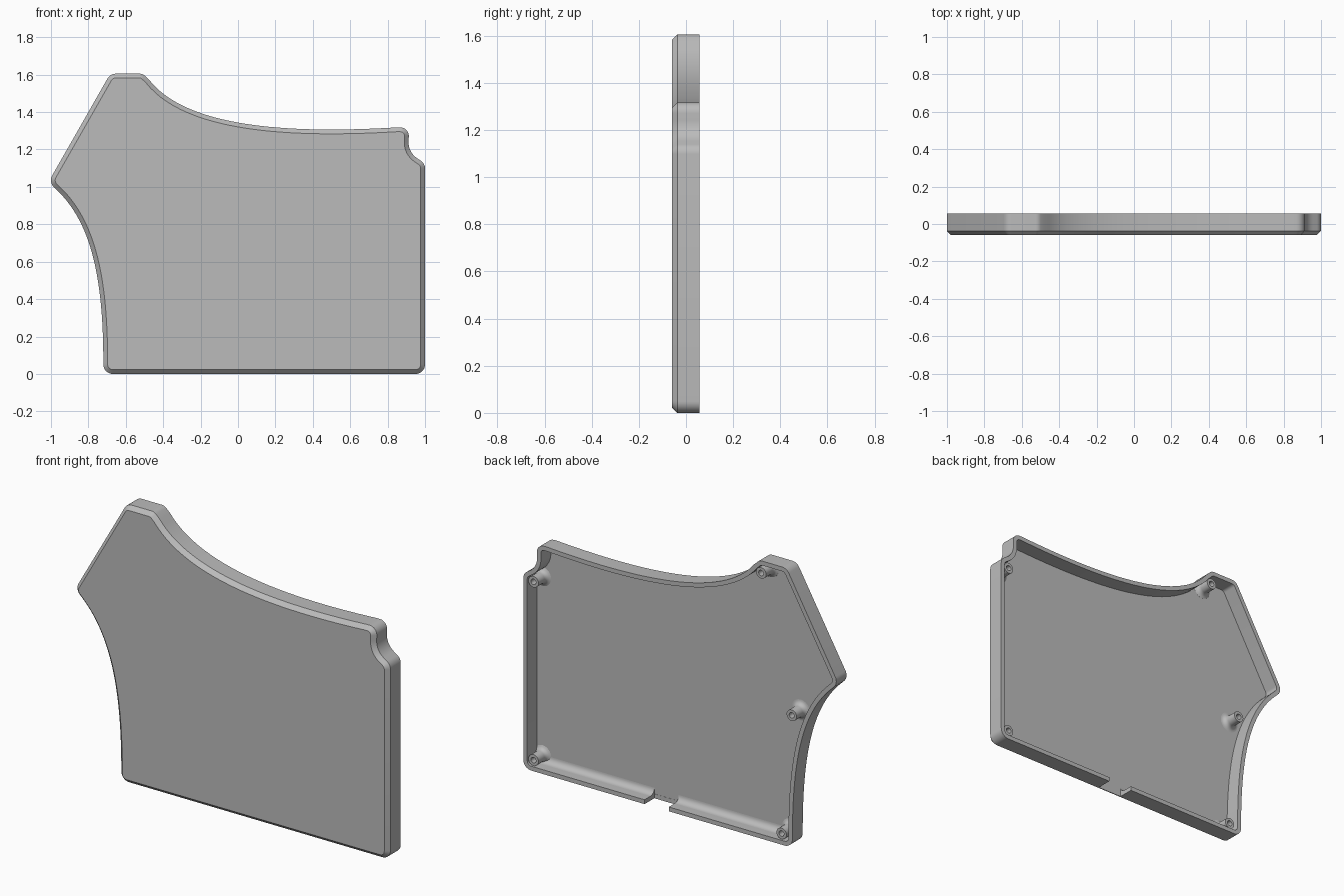
import bpy, bmesh, math
from mathutils import Vector

cube = bpy.data.objects.get("Cube")
if cube:
    bpy.data.objects.remove(cube)

BACK, FRONT, FLOOR = 0.057, -0.06, -0.033
CHAMFER, WALL = 0.023, 0.025

grey = bpy.data.materials.new("plain grey")
grey.use_nodes = True
grey.diffuse_color = (0.5, 0.5, 0.5, 1)
grey.node_tree.nodes["Principled BSDF"].inputs["Base Color"].default_value = (0.5, 0.5, 0.5, 1)


def bezier(a, b, c, d, steps=28):
    a, b, c, d = map(Vector, (a, b, c, d))
    pts = []
    for i in range(steps + 1):
        t = i / steps
        u = 1 - t
        pts.append((*(a * u**3 + b * 3 * u * u * t + c * 3 * u * t * t + d * t**3), 0))
    return pts


def rounded(corners, steps=8):
    """Replace each (x, z, radius) corner by an arc."""
    out = []
    for i, (x, z, r) in enumerate(corners):
        p = Vector((x, z))
        if r == 0:
            out.append(p)
            continue
        q = Vector(corners[i - 1][:2])
        s = Vector(corners[(i + 1) % len(corners)][:2])
        d0, d1 = (p - q).normalized(), (s - p).normalized()
        turn = d0.angle_signed(d1) * -1          # positive is counter-clockwise
        side = math.copysign(1, turn)
        start = p - d0 * r * math.tan(abs(turn) / 2)
        normal = Vector((-d0.y, d0.x)) * side
        for k in range(steps + 1):
            a = abs(turn) * k / steps
            out.append(start + normal * r * (1 - math.cos(a)) + d0 * r * math.sin(a))
    return out


def inset(pts, dist):
    out = []
    for i, p in enumerate(pts):
        d0 = (p - pts[i - 1]).normalized()
        d1 = (pts[(i + 1) % len(pts)] - p).normalized()
        n0, n1 = Vector((-d0.y, d0.x)), Vector((-d1.y, d1.x))
        out.append(p + (n0 + n1) * dist / (1 + n0.dot(n1)))
    return out


def finish(bm, name, smooth=True):
    bmesh.ops.recalc_face_normals(bm, faces=bm.faces)
    mesh = bpy.data.meshes.new(name)
    bm.to_mesh(mesh)
    bm.free()
    obj = bpy.data.objects.new(name, mesh)
    bpy.context.collection.objects.link(obj)
    mesh.materials.append(grey)
    bpy.ops.object.select_all(action="DESELECT")
    obj.select_set(True)
    bpy.context.view_layer.objects.active = obj
    if smooth:
        bpy.ops.object.shade_smooth_by_angle(angle=math.radians(30))
    return obj


def loft(rings, name, smooth=True):
    """Join closed rings of points in order and cap both ends."""
    bm = bmesh.new()
    loops = [[bm.verts.new(p) for p in ring] for ring in rings]
    for a, b in zip(loops, loops[1:]):
        for i in range(len(a)):
            j = (i + 1) % len(a)
            bm.faces.new((a[i], a[j], b[j], b[i]))
    bm.faces.new(loops[0])
    bm.faces.new(loops[-1])
    return finish(bm, name, smooth)


# Outline, counter-clockwise seen from the front
outline = rounded([
    (-0.72, 0, 0.05), (1, 0, 0.05), (1, 1.125, 0.05), (0.91, 1.185, 0.1), (0.915, 1.318, 0.045),
    *bezier((0.85, 1.318), (0.3, 1.285), (-0.27, 1.31), (-0.475, 1.572)),
    (-0.51, 1.605, 0.04), (-0.683, 1.605, 0.05), (-1.013, 1.027, 0.05),
    *bezier((-0.965, 0.98), (-0.78, 0.8), (-0.72, 0.5), (-0.72, 0.06)),
])

# Shell: chamfered front, side wall, rim, inner wall, floor
layers = [(CHAMFER, FRONT), (0, FRONT + CHAMFER), (0, BACK), (WALL, BACK), (WALL, FLOOR)]
shell = loft([[(p.x, y, p.y) for p in inset(outline, d)] for d, y in layers], "shell")

# Cable gap in the bottom wall
GAP = (0.07, 0.225)
bm = bmesh.new()
bmesh.ops.create_cube(bm, size=1)
for v in bm.verts:
    v.co = (GAP[v.co.x > 0], 0.2 if v.co.y > 0 else FLOOR + 0.001, 0.06 if v.co.z > 0 else -0.1)
cutter = finish(bm, "gap_cutter", False)
cutter.hide_render = True
bpy.context.view_layer.objects.active = shell
mod = shell.modifiers.new("gap", "BOOLEAN")
mod.operation, mod.solver, mod.object = "DIFFERENCE", "EXACT", cutter
bpy.ops.object.modifier_apply(modifier=mod.name)
bpy.data.objects.remove(cutter)

# Concave fillets between the floor and the bottom wall
R = 0.035
arc = [(FLOOR + R * (1 - math.sin(a)), WALL + R * (1 - math.cos(a)))
       for a in (math.pi / 2 * k / 8 for k in range(9))]
section = arc + [(FLOOR - 0.005, WALL + R), (FLOOR - 0.005, WALL - 0.005), (FLOOR + R, WALL - 0.005)]
for name, x0, x1 in (("right_floor_fillet", -0.67, GAP[0]), ("left_floor_fillet", GAP[1], 0.95)):
    loft([[(x, y, z) for y, z in section] for x in (x0, x1)], name)

# Screw bosses with flared feet and blind holes
FLARE, RAD, HOLE, TOP = 0.028, 0.032, 0.016, 0.05
profile = [(RAD + FLARE, FLOOR - 0.004)]
for k in range(7):
    a = math.pi / 2 * k / 6
    profile.append((RAD + FLARE * (1 - math.sin(a)), FLOOR + FLARE * (1 - math.cos(a))))
profile += [(RAD, TOP), (HOLE, TOP), (HOLE, FLOOR + 0.01)]
bosses = {"upper_left": (0.94, 1.09), "lower_left": (0.94, 0.06), "lower_right": (-0.645, 0.06),
          "middle_right": (-0.71, 0.76), "upper_right": (-0.515, 1.53)}
for place, (x, z) in bosses.items():
    # Keep the flare inside the outer wall by limiting its reach near edges
    reach = min((p - Vector((x, z))).length for p in outline) - 0.004
    reach = min(reach, x + 2, 0.99 - x + 0.005, z - 0.005)
    rings = []
    for r, y in profile:
        r = min(r, max(reach, RAD))
        rings.append([(x + r * math.cos(t), y, z + r * math.sin(t))
                      for t in (math.tau * i / 24 for i in range(24))])
    loft(rings, place + "_boss")
